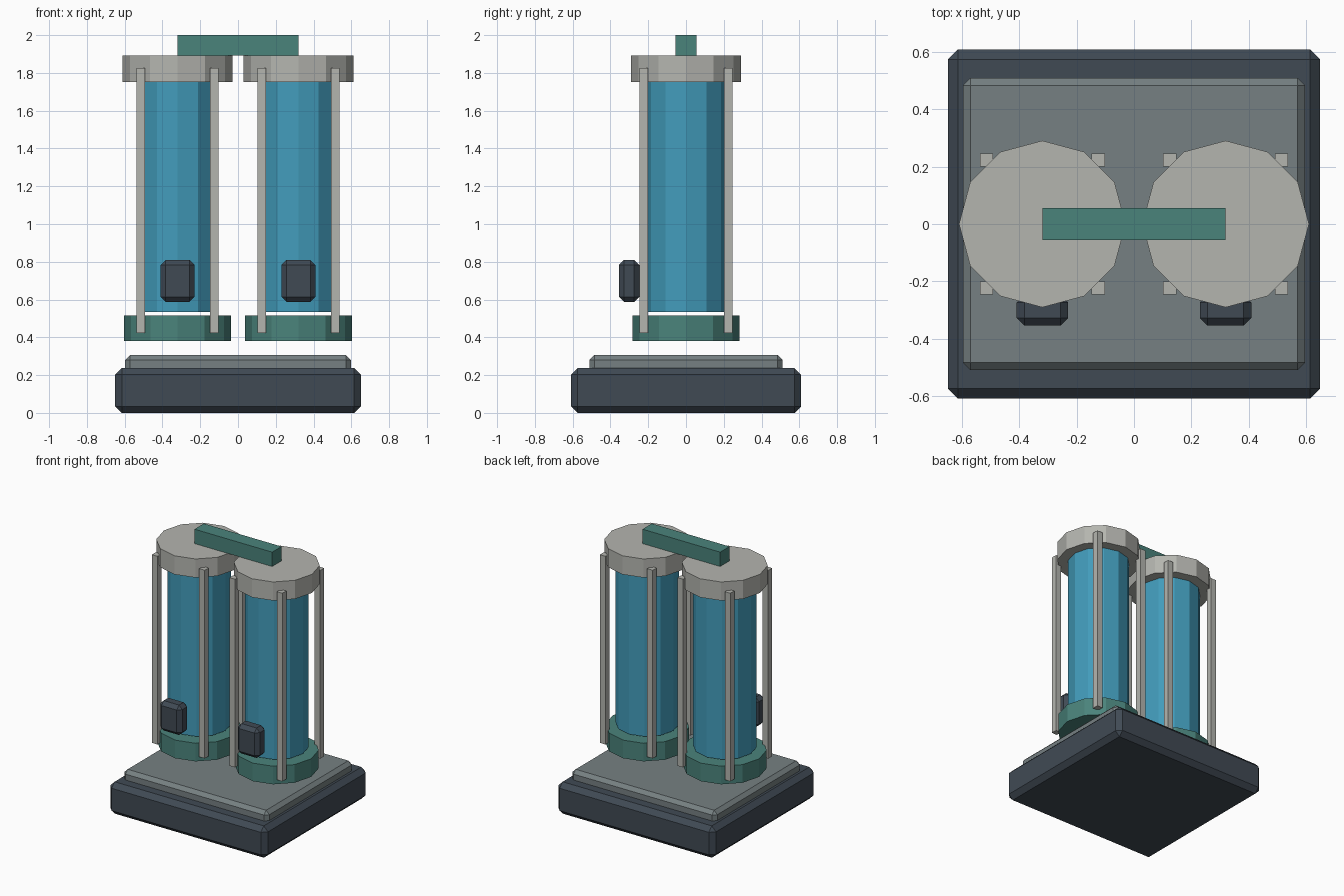
import bpy
import math

if "Cube" in bpy.data.objects:
    bpy.data.objects.remove(bpy.data.objects["Cube"])


def srgb(r, g, b):
    def lin(c):
        c /= 255
        return c / 12.92 if c <= 0.04045 else ((c + 0.055) / 1.055) ** 2.4
    return (lin(r), lin(g), lin(b), 1)


def material(name, *rgb):
    m = bpy.data.materials.new(name)
    m.diffuse_color = srgb(*rgb)
    m.use_nodes = True
    m.node_tree.nodes["Principled BSDF"].inputs["Base Color"].default_value = m.diffuse_color
    return m


SLATE = material("dark_slate", 64, 74, 84)
GREY = material("plate_grey", 118, 128, 130)
STONE = material("pale_stone", 180, 181, 175)
BLUE = material("tube_blue", 66, 156, 187)
GREEN = material("teal_green", 74, 131, 123)


def box(name, mat, x, y, z, bevel=0):
    """Box from (min, max) ranges, with an optional chamfer."""
    ranges = (x, y, z)
    bpy.ops.mesh.primitive_cube_add(size=1, location=[(a + b) / 2 for a, b in ranges])
    ob = bpy.context.object
    ob.name = name
    ob.scale = [b - a for a, b in ranges]
    bpy.ops.object.transform_apply(location=False, rotation=False, scale=True)
    ob.data.materials.append(mat)
    if bevel:
        mod = ob.modifiers.new("chamfer", 'BEVEL')
        mod.width = bevel
        mod.segments = 1
    return ob


def drum(name, mat, x, radius, z0, z1):
    """Flat-faced twelve-sided cylinder standing at x."""
    bpy.ops.mesh.primitive_cylinder_add(vertices=12, radius=radius, depth=z1 - z0,
                                        location=(x, 0, (z0 + z1) / 2))
    ob = bpy.context.object
    ob.name = name
    ob.data.materials.append(mat)
    return ob


# Stepped base
box("base", SLATE, (-0.65, 0.65), (-0.61, 0.61), (0, 0.237), 0.035)
box("base_plate", GREY, (-0.597, 0.597), (-0.51, 0.51), (0.2, 0.307), 0.026)

# Twin tanks
for side, x in (("left", -0.32), ("right", 0.32)):
    drum(f"{side}_collar", GREEN, x, 0.284, 0.38, 0.515)
    drum(f"{side}_tube", BLUE, x, 0.215, 0.533, 1.76)
    drum(f"{side}_cap", STONE, x, 0.291, 1.753, 1.892)
    # Four guard posts around each tube
    for i, (sx, sy) in enumerate(((-1, -1), (1, -1), (1, 1), (-1, 1))):
        px, py = x + sx * 0.195, sy * 0.223
        box(f"{side}_post_{i + 1}", STONE, (px - 0.023, px + 0.023),
            (py - 0.023, py + 0.023), (0.422, 1.825))
    # Control box on the front
    box(f"{side}_control_box", SLATE, (x - 0.09, x + 0.09), (-0.355, -0.247),
        (0.587, 0.81), 0.027)

# Bridge joining the caps
box("bridge", GREEN, (-0.32, 0.32), (-0.055, 0.055), (1.893, 2.0))
